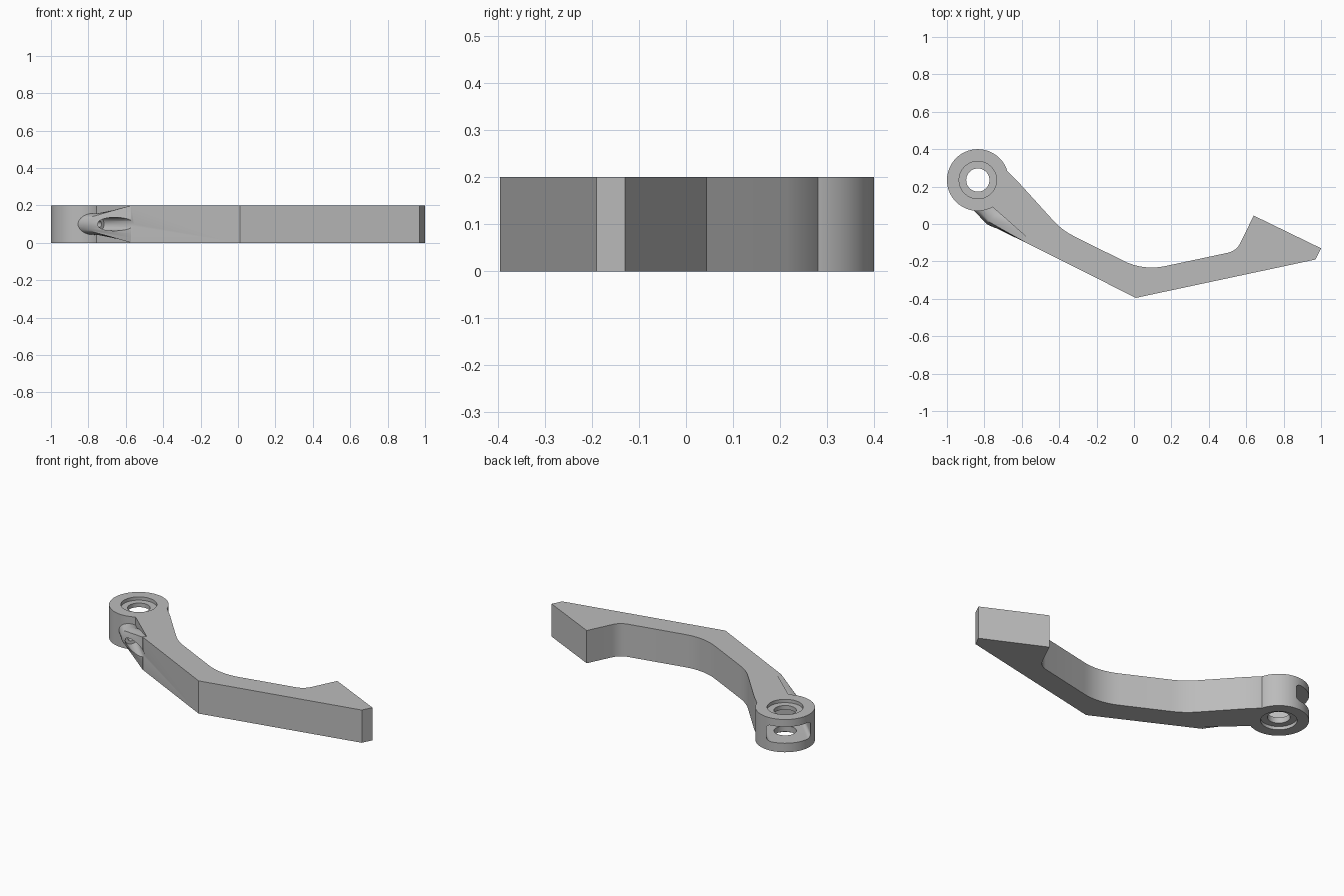
import bpy, bmesh, math
from mathutils import Vector, Matrix

cube = bpy.data.objects.get("Cube")
if cube:
    bpy.data.objects.remove(cube, do_unlink=True)

H = 0.2                                # thickness of the lever
PIVOT = Vector((-0.835, 0.235, 0))     # centre of the pivot eye
R = 0.165
# local frame: X runs from the eye down the neck, Y to the front side
S = math.sqrt(0.5)
FRAME = Matrix.Translation(PIVOT) @ Matrix((
    (S, -S, 0, 0), (-S, -S, 0, 0), (0, 0, 1, 0), (0, 0, 0, 1)))

metal = bpy.data.materials.new("grey metal")
metal.use_nodes = True
GREY = (0.5, 0.5, 0.5, 1)
metal.diffuse_color = GREY
metal.node_tree.nodes["Principled BSDF"].inputs["Base Color"].default_value = GREY


def finish(bm, name):
    bmesh.ops.recalc_face_normals(bm, faces=bm.faces)
    mesh = bpy.data.meshes.new(name)
    bm.to_mesh(mesh)
    bm.free()
    mesh.materials.append(metal)
    obj = bpy.data.objects.new(name, mesh)
    bpy.context.collection.objects.link(obj)
    return obj


def loft(name, rings):
    bm = bmesh.new()
    loops = [[bm.verts.new(p) for p in ring] for ring in rings]
    n = len(loops[0])
    for a, b in zip(loops, loops[1:]):
        for i in range(n):
            bm.faces.new((a[i], a[(i + 1) % n], b[(i + 1) % n], b[i]))
    bm.faces.new(loops[0])
    bm.faces.new(loops[-1])
    return finish(bm, name)


def upright(name, r, z0, z1, n=64):
    circle = [(r * math.cos(2 * math.pi * i / n), r * math.sin(2 * math.pi * i / n)) for i in range(n)]
    return loft(name, [[PIVOT + Vector((x, y, z)) for x, y in circle] for z in (z0, z1)])


def section(a, p, ry, rz, square=False, n=40):
    """Round or square section across the neck at distance a."""
    pts = []
    for i in range(n):
        t = 2 * math.pi * i / n
        c, s = math.cos(t), math.sin(t)
        k = 1 / max(abs(c), abs(s)) if square else 1
        pts.append(FRAME @ Vector((a, p + ry * c * k, H / 2 + rz * s * k)))
    return pts


def rounded(corners):
    """Outline with corners (x, y, cut) eased by a short curve."""
    out = []
    for i, (x, y, cut) in enumerate(corners):
        c = Vector((x, y))
        if not cut:
            out.append(c)
            continue
        u = Vector(corners[i - 1][:2]) - c
        v = Vector(corners[i + 1][:2]) - c
        p, q = c + u.normalized() * cut, c + v.normalized() * cut
        for j in range(9):
            t = j / 8
            out.append(p * (1 - t) ** 2 + c * 2 * t * (1 - t) + q * t * t)
    return out


def combine(target, other, operation):
    mod = target.modifiers.new("combine", "BOOLEAN")
    mod.operation = operation
    mod.solver = "EXACT"
    mod.object = other
    bpy.context.view_layer.objects.active = target
    bpy.ops.object.modifier_apply(modifier=mod.name)
    bpy.data.objects.remove(other, do_unlink=True)


# bent arm with the hooked tip
inner = [FRAME @ Vector(v) for v in ((0.42, 0.03, 0), (0.1, 0.05, 0))]
outline = rounded([
    (-0.74, 0.3, 0), (-0.675, 0.28, 0), (-0.61, 0.215, 0),
    (-0.385, -0.033, 0.07), (0.05, -0.25, 0.12), (0.548, -0.144, 0.05),
    (0.64, 0.045, 0), (1, -0.13, 0), (0.97, -0.19, 0), (0.01, -0.395, 0),
    (-0.577, -0.1, 0), (inner[0].x, inner[0].y, 0), (inner[1].x, inner[1].y, 0)])
lever = loft("lever_arm", [[(p.x, p.y, z) for p in outline] for z in (0, H)])

# pivot eye and the rounded nose that holds the adjuster
combine(lever, upright("pivot_eye", R, 0, H), "UNION")
nose = loft("adjuster_nose", [
    section(0.1, 0.075, 0.055, 0.055),
    section(0.2, 0.075, 0.058, 0.058),
    section(0.425, -0.022, 0.075, H / 2 - 0.0005, True)])
combine(lever, nose, "UNION")

# fork slot with softened corners, open away from the arm
slot = bmesh.new()
bmesh.ops.create_cube(slot, size=1, matrix=FRAME @ Matrix.Translation((-0.1, 0, 0.105))
                      @ Matrix.Diagonal((0.4, 0.25, 0.1, 1)))
axis = Vector((S, -S, 0))
long_edges = [e for e in slot.edges
              if abs((e.verts[0].co - e.verts[1].co).normalized().dot(axis)) > 0.9]
bmesh.ops.bevel(slot, geom=long_edges, offset=0.022, segments=5, profile=0.5, affect="EDGES")
combine(lever, finish(slot, "slot_cutter"), "DIFFERENCE")

# pivot bore with a shallow seat on both faces
combine(lever, upright("bore_cutter", 0.062, -0.1, H + 0.1), "DIFFERENCE")
for z0, z1 in ((-0.1, 0.02), (H - 0.02, H + 0.1)):
    combine(lever, upright("seat_cutter", 0.1, z0, z1), "DIFFERENCE")

# adjuster groove and the small cable hole into the slot
for r, start in ((0.036, 0.215), (0.017, 0.03)):
    cutter = loft("cable_cutter", [section(a, 0.083, r, r) for a in (start, 0.6)])
    combine(lever, cutter, "DIFFERENCE")

# smooth the curved walls, keep the edges crisp
bpy.ops.object.select_all(action="DESELECT")
lever.select_set(True)
bpy.context.view_layer.objects.active = lever
bpy.ops.object.shade_smooth_by_angle(angle=math.radians(30))
